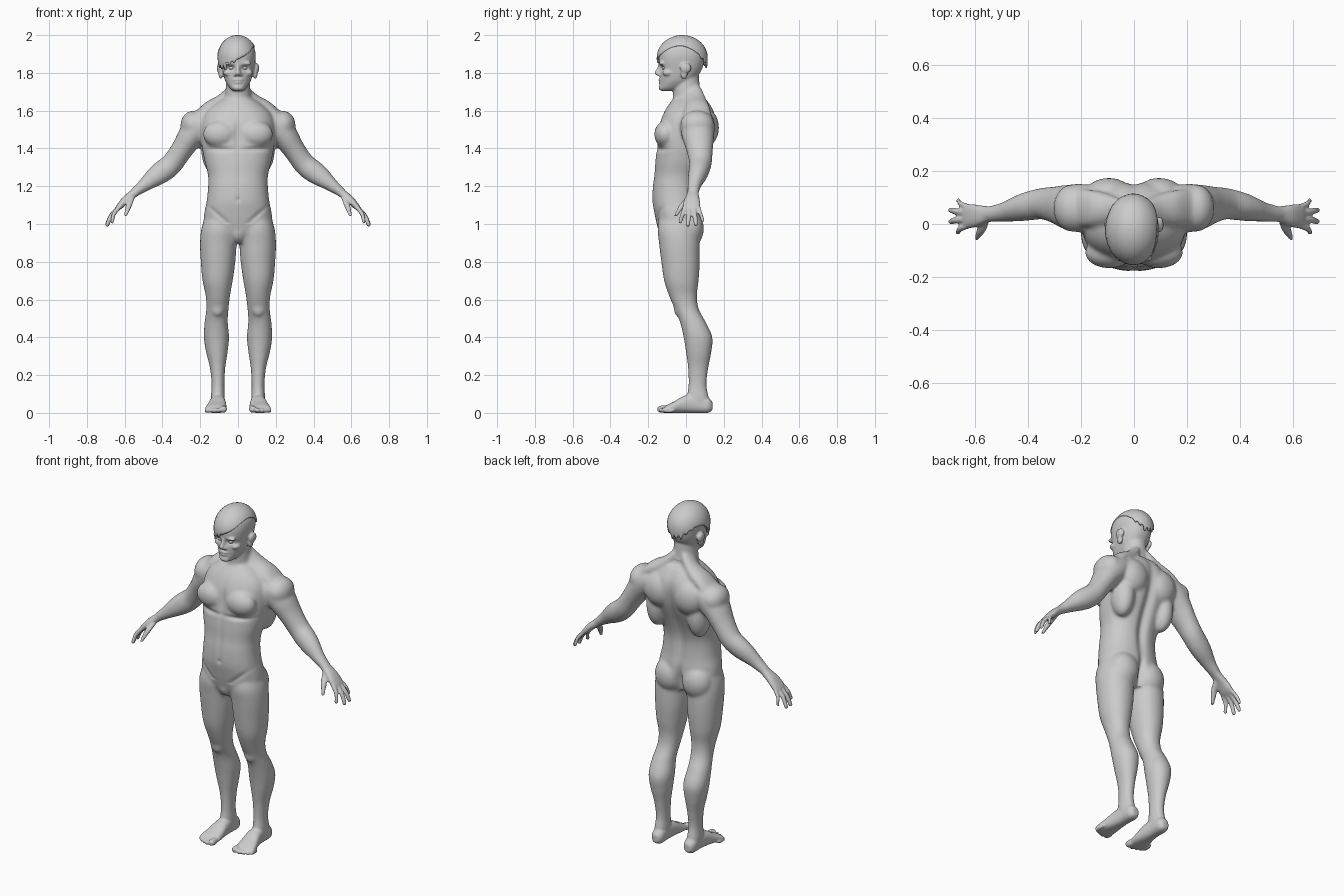
import bpy, bmesh, math
from mathutils import Vector, Matrix

X, Y, Z = Vector((1, 0, 0)), Vector((0, 1, 0)), Vector((0, 0, 1))
ARM_U = Vector((0.76, 0, 0.65))


def spline(rows, n=5):
    """Catmull-Rom through rows of numbers"""
    out = []
    for i in range(len(rows) - 1):
        p0, p1, p2, p3 = (rows[max(i - 1, 0)], rows[i], rows[i + 1], rows[min(i + 2, len(rows) - 1)])
        for k in range(n):
            t = k / n
            out.append([0.5 * (2 * b + (c - a) * t + (2 * a - 5 * b + 4 * c - d) * t * t
                               + (3 * b - a - 3 * c + d) * t ** 3)
                        for a, b, c, d in zip(p0, p1, p2, p3)])
    return out + [list(rows[-1])]


def tube(bm, rows, u, v, s=1, power=2.0, seg=32):
    """Loft of ovals: rows are (cx, cy, cz, ru, rv); s=-1 mirrors in x"""
    rings = []
    for cx, cy, cz, ru, rv in spline(rows):
        ring = []
        for i in range(seg):
            a = 2 * math.pi * i / seg
            c, d = math.cos(a), math.sin(a)
            p = (Vector((cx, cy, cz)) + u * (math.copysign(abs(c) ** (2 / power), c) * ru)
                 + v * (math.copysign(abs(d) ** (2 / power), d) * rv))
            ring.append(bm.verts.new((p.x * s, p.y, p.z)))
        rings.append(ring)
    for a, b in zip(rings, rings[1:]):
        for i in range(seg):
            j = (i + 1) % seg
            bm.faces.new((a[i], a[j], b[j], b[i]))
    bm.faces.new(rings[0])
    bm.faces.new(rings[-1])


def slices(rows):
    """(z, x0, x1, front, back) -> tube rows"""
    return [((a + b) / 2, (f + k) / 2, z, (b - a) / 2, (k - f) / 2) for z, a, b, f, k in rows]


def blob(bm, c, r, s=1):
    m = Matrix.Translation((c[0] * s, c[1], c[2])) @ Matrix.Diagonal((*r, 1))
    bmesh.ops.create_uvsphere(bm, u_segments=24, v_segments=16, radius=1, matrix=m)


def make(name, bm):
    bmesh.ops.recalc_face_normals(bm, faces=bm.faces[:])
    me = bpy.data.meshes.new(name)
    bm.to_mesh(me)
    bm.free()
    ob = bpy.data.objects.new(name, me)
    bpy.context.collection.objects.link(ob)
    return ob


def fuse(ob, voxel, smooth):
    """Merge overlapping volumes into one soft skin"""
    r = ob.modifiers.new("fuse", 'REMESH')
    r.mode, r.voxel_size = 'VOXEL', voxel
    m = ob.modifiers.new("soften", 'SMOOTH')
    m.factor, m.iterations = 0.5, smooth
    dg = bpy.context.evaluated_depsgraph_get()
    me = bpy.data.meshes.new_from_object(ob.evaluated_get(dg))
    ob.modifiers.clear()
    ob.data = me


# torso and neck
bm = bmesh.new()
torso = [(.90, .09, -.11, .04), (.95, .165, -.14, .065), (1.0, .182, -.155, .075), (1.06, .178, -.168, .073),
         (1.12, .166, -.178, .066), (1.20, .158, -.176, .064), (1.26, .159, -.168, .075),
         (1.33, .176, -.163, .10), (1.40, .19, -.155, .13), (1.46, .197, -.15, .15),
         (1.53, .195, -.14, .16), (1.58, .18, -.122, .155), (1.62, .145, -.10, .138), (1.66, .09, -.07, .11)]
tube(bm, slices([(z, -w, w, f, b) for z, w, f, b in torso]), X, Y, power=2.3, seg=48)
tube(bm, [(0, .04, 1.60, .095, .10), (0, .012, 1.66, .073, .08), (0, .002, 1.72, .065, .072),
          (0, 0, 1.80, .06, .07)], X, Y)
blob(bm, (0, -.10, .965), (.05, .048, .065))

for s in (1, -1):
    # muscle masses
    blob(bm, (.094, -.108, 1.475), (.092, .06, .072), s)      # chest
    blob(bm, (.095, .105, 1.51), (.095, .07, .10), s)         # shoulder blade
    blob(bm, (.135, .065, 1.40), (.06, .075, .13), s)         # side of back
    blob(bm, (.088, .015, .975), (.09, .08, .10), s)          # buttock
    blob(bm, (.235, .06, 1.525), (.07, .09, .075), s)         # shoulder
    blob(bm, (.108, -.043, .555), (.034, .022, .045), s)      # kneecap
    tube(bm, [(.03, .04, 1.70, .05, .045), (.10, .055, 1.635, .05, .06), (.17, .06, 1.60, .045, .07),
              (.23, .06, 1.55, .04, .07)], Z, Y, s)
    # arm
    tube(bm, [(.15, .06, 1.565, .06, .08), (.20, .06, 1.525, .083, .092), (.256, .064, 1.457, .069, .084),
              (.30, .072, 1.39, .059, .070), (.345, .077, 1.325, .058, .060), (.39, .07, 1.285, .061, .056),
              (.435, .06, 1.25, .055, .050), (.495, .045, 1.205, .037, .037),
              (.555, .037, 1.16, .024, .030)], ARM_U, Y, s)
    # leg
    tube(bm, slices([(1.06, .03, .165, -.13, .05), (.98, .004, .193, -.15, .065), (.90, .007, .201, -.143, .072),
                     (.80, .014, .197, -.131, .073), (.70, .028, .188, -.116, .067), (.62, .042, .171, -.09, .058),
                     (.55, .05, .168, -.06, .068), (.48, .054, .177, -.032, .105), (.40, .047, .181, -.013, .140),
                     (.32, .055, .169, 0, .134), (.24, .067, .149, .010, .119), (.15, .072, .140, .013, .109),
                     (.08, .070, .144, .005, .122), (.03, .074, .140, .02, .13)]), X, Y, s, 2.1)
body = make("body", bm)
fuse(body, .008, 9)

# finer parts: head, hands and feet
bm = bmesh.new()
bm.from_mesh(body.data)
head = [(1.705, .026, -.128, -.06), (1.72, .044, -.139, -.02), (1.75, .064, -.138, .03), (1.78, .075, -.138, .06),
        (1.82, .084, -.137, .085), (1.86, .091, -.144, .097), (1.90, .093, -.143, .10), (1.94, .083, -.128, .085),
        (1.975, .05, -.085, .045), (1.988, .02, -.05, .01)]
tube(bm, slices([(z, -w, w, f, b) for z, w, f, b in head]), X, Y, power=2.25, seg=40)
tube(bm, [(0, -.135, 1.85, .010, .010), (0, -.143, 1.825, .009, .010), (0, -.152, 1.803, .013, .015),
          (0, -.146, 1.788, .016, .014)], X, Y)
blob(bm, (0, -.135, 1.763), (.027, .012, .007))
blob(bm, (0, -.134, 1.750), (.023, .012, .008))
blob(bm, (0, -.124, 1.722), (.032, .021, .018))
for s in (1, -1):
    blob(bm, (.036, -.129, 1.850), (.036, .015, .010), s)     # brow
    blob(bm, (.055, -.095, 1.80), (.024, .03, .018), s)       # cheekbone
    blob(bm, (.097, -.002, 1.825), (.015, .030, .028), s)     # ear
    blob(bm, (.091, -.010, 1.795), (.012, .019, .028), s)
    blob(bm, (.015, -.140, 1.791), (.010, .012, .009), s)     # nostril
    # palm, fingers and thumb
    tube(bm, [(.515, .041, 1.19, .027, .030), (.55, .037, 1.163, .023, .030), (.59, .032, 1.132, .021, .040),
              (.62, .03, 1.10, .018, .046), (.64, .03, 1.08, .012, .040)], ARM_U, Y, s, 2.4)
    for y0, tx, ty, tz, r in ((-.004, .672, -.030, 1.005, .012), (.020, .698, .010, .988, .0125),
                              (.043, .699, .052, .992, .012), (.064, .670, .088, 1.012, .0105)):
        mx, my, mz = (.625 + tx) / 2 + .008, (y0 + ty) / 2, (1.095 + tz) / 2 + .004
        tube(bm, [(.622, y0, 1.097, r, r), (mx, my, mz, r, r), (tx - .006, ty, tz + .009, r * .9, r * .9),
                  (tx, ty, tz, r * .5, r * .5)], ARM_U, Y, s, seg=16)
    tube(bm, [(.56, .025, 1.145, .016, .02), (.575, -.015, 1.105, .017, .018), (.587, -.038, 1.07, .013, .013),
              (.595, -.055, 1.042, .008, .008)], X, Y, s, seg=16)
    # foot and toes
    tube(bm, [(.105, .140, .036, .018, .022), (.105, .115, .041, .035, .041), (.106, .05, .050, .037, .050),
              (.108, -.01, .045, .044, .045), (.113, -.06, .031, .053, .031), (.118, -.10, .021, .058, .021),
              (.120, -.118, .014, .054, .014)], X, Z, s, 2.4)
    for x, tip, r in ((.077, -.152, .020), (.104, -.152, .014), (.127, -.144, .013),
                      (.148, -.134, .012), (.166, -.121, .012)):
        blob(bm, (x, tip + .032, r), (r * .92, .032, r), s)
        blob(bm, (x, tip + .014, r), (r * .95, .014, r * .9), s)
old = body
body = make("skin", bm)
bpy.data.objects.remove(old)
body.name = "body"
fuse(body, .006, 3)


def bell(v, c, w):
    return math.exp(-((v - c) / w) ** 2)


# grooves: spine, buttock cleft, breastbone, stomach lines, eye sockets, mouth
for v in body.data.vertices:
    x, y, z = v.co
    ax = abs(x)
    if z < 1.69 and ax < .25:
        if y > 0 and z > .9:
            v.co.y -= .022 * bell(x, 0, .028) * bell(z, 1.32, .26) + .028 * bell(x, 0, .018) * bell(z, .97, .07)
        elif y < -.05 and z > 1.0:
            v.co.y += .010 * bell(x, 0, .018) * bell(z, 1.47, .08) + .004 * bell(x, 0, .014) * bell(z, 1.25, .14)
            v.co.y += .010 * bell(z, 1.395 + .25 * (ax - .09) ** 2, .012) * bell(ax, .09, .07)
            v.co.y += .006 * bell(x, 0, .010) * bell(z, 1.13, .012)
            v.co.y += .006 * bell(z, .96 + ax * .85, .016) * bell(ax, .10, .06)
    elif z > 1.69 and y < -.08:
        v.co.y += .014 * bell(ax, .035, .017) * bell(z, 1.827, .012)
        v.co.y += .005 * bell(z, 1.757, .003) * bell(x, 0, .024)
    v.co.z = max(v.co.z, 0)

# eyes
bm = bmesh.new()
for s in (1, -1):
    blob(bm, (.034, -.113, 1.827), (.015, .014, .012), s)
eyes = make("eyes", bm)

# hair cap: swept fringe on one side, shaved sides, jagged nape
edge = spline([(-180, 1.895), (-150, 1.84), (-120, 1.852), (-90, 1.872), (-60, 1.90), (-30, 1.935), (0, 1.945),
               (30, 1.92), (60, 1.872), (90, 1.85), (120, 1.868), (150, 1.90), (180, 1.895)], 8)[:-1]
bm = bmesh.new()
top = bm.verts.new((0, -.02, 2.0))
rings, steps = [], 14
for k in range(1, steps + 1):
    ring = []
    for i, (deg, ze) in enumerate(edge):
        jag = .030 * bell(deg, 92, 40) + .034 * bell(deg, -140, 38)
        if i % 4 in (1, 2):
            ze -= jag * (.5 if i % 8 < 4 else .9)
        phi = math.acos(max(-1, min(1, (ze - 1.88) / .12))) * k / steps
        a = math.radians(deg)
        w = math.sin(phi) if phi < math.pi / 2 else 1 - .25 * (1 - math.sin(phi))
        ring.append(bm.verts.new((.107 * w * math.cos(a) - .003, -.02 + .135 * w * math.sin(a),
                                  1.88 + .12 * math.cos(phi))))
    rings.append(ring)
n = len(edge)
for i in range(n):
    j = (i + 1) % n
    bm.faces.new((top, rings[0][i], rings[0][j]))
    for a, b in zip(rings, rings[1:]):
        bm.faces.new((a[i], b[i], b[j], a[j]))
hair = make("hair", bm)
sol = hair.modifiers.new("thickness", 'SOLIDIFY')
sol.thickness, sol.offset = .010, -1

for ob in (body, eyes, hair):
    bpy.ops.object.select_all(action='DESELECT')
    ob.select_set(True)
    bpy.context.view_layer.objects.active = ob
    bpy.ops.object.shade_smooth_by_angle(angle=math.radians(50))
